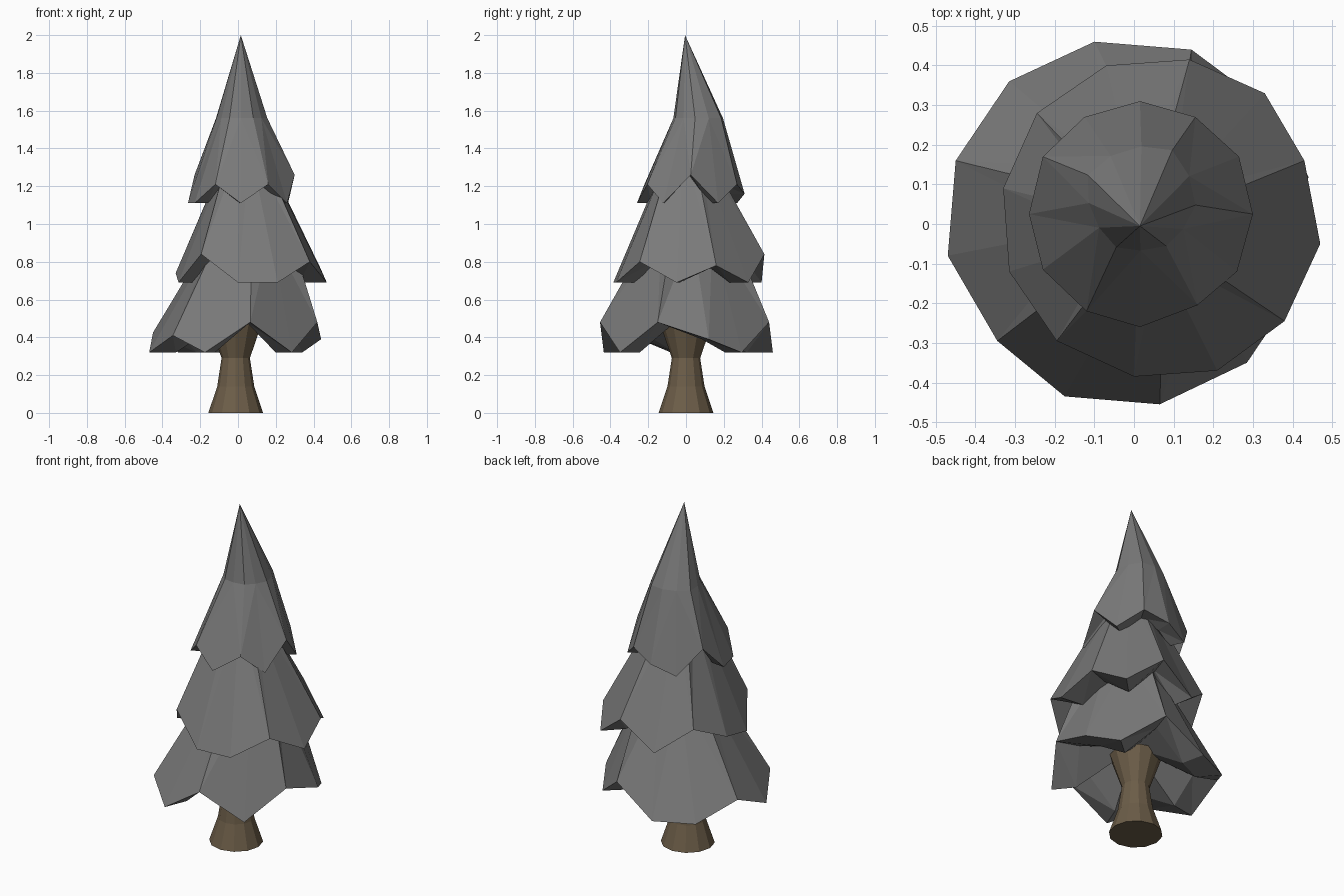
import bpy, bmesh
from math import cos, sin, pi, atan2
from mathutils import Vector

cube = bpy.data.objects.get("Cube")
if cube:
    bpy.data.objects.remove(cube, do_unlink=True)


def material(name, color):
    m = bpy.data.materials.new(name)
    m.use_nodes = True
    m.diffuse_color = (*color, 1)
    m.node_tree.nodes["Principled BSDF"].inputs["Base Color"].default_value = (*color, 1)
    return m


needles = material("grey needles", (0.195, 0.195, 0.195))
bark = material("brown bark", (0.15, 0.11, 0.065))


def loft(name, rings, mat, top=None, bottom=None):
    """Skin rings from bottom to top; close each end with a point or a flat cap."""
    bm = bmesh.new()
    loops = [[bm.verts.new(p) for p in ring] for ring in rings]
    n = len(loops[0])
    for low, high in zip(loops, loops[1:]):
        for i in range(n):
            j = (i + 1) % n
            bm.faces.new((low[i], low[j], high[j], high[i]))
    for loop, point in ((loops[0], bottom), (loops[-1], top)):
        if point is None:
            bm.faces.new(loop)
        else:
            tip = bm.verts.new(point)
            for i in range(n):
                bm.faces.new((loop[i], loop[(i + 1) % n], tip))
    bmesh.ops.triangulate(bm, faces=[f for f in bm.faces if len(f.verts) == 4],
                          quad_method='SHORT_EDGE')
    bmesh.ops.recalc_face_normals(bm, faces=bm.faces)
    mesh = bpy.data.meshes.new(name)
    bm.to_mesh(mesh)
    bm.free()
    mesh.materials.append(mat)
    ob = bpy.data.objects.new(name, mesh)
    bpy.context.collection.objects.link(ob)
    return ob


def tier(name, rim, ridges, center, radius, z_top, tip, hollow, flat=1.0):
    """A skirt of flat panels meeting at ridges, with a zigzag rim and level lip."""
    n = len(rim)
    lip = [(x * 0.7, y * 0.7, z) for x, y, z in rim]
    crown = []
    for x, y, _ in rim:
        a = atan2(y - center[1], x - center[0])
        crown.append(Vector((center[0] + radius * cos(a),
                             center[1] + radius * sin(a), z_top)))
    # between two ridges the crown runs straight, so each panel is nearly flat
    for a, b in zip(ridges, ridges[1:] + [ridges[0] + n]):
        for i in range(a + 1, b):
            chord = crown[a].lerp(crown[b % n], (i - a) / (b - a))
            crown[i % n] = crown[i % n].lerp(chord, flat)
    return loft(name, [lip, rim, crown], needles, top=tip, bottom=(0, 0, hollow))


# Three overlapping skirts of foliage, rims listed clockwise from the back
tier("lower_branches",
     [(-.10, .46, .32), (.145, .44, .48), (.34, .295, .32), (.44, .12, .39),
      (.42, -.15, .48), (.285, -.35, .32), (.065, -.455, .48), (-.175, -.435, .32),
      (-.345, -.295, .41), (-.47, -.08, .32), (-.45, .16, .425), (-.315, .36, .32)],
     [1, 4, 6, 8, 10], (.08, .03), .22, .95, (.07, .03, 1.05), .53)
tier("middle_branches",
     [(-.07, .40, .69), (.14, .415, .84), (.33, .33, .69), (.43, .16, .78),
      (.47, -.05, .69), (.38, -.245, .80), (.21, -.37, .69), (0, -.385, .69),
      (-.195, -.295, .84), (-.315, -.12, .69), (-.33, .09, .74), (-.245, .28, .83)],
     [1, 3, 5, 8, 11], (.025, -.005), .112, 1.4, (.02, .02, 1.5), .88)
tier("upper_branches",
     [(.015, .31, 1.16), (.155, .27, 1.21), (.265, .17, 1.11), (.30, .025, 1.26),
      (.26, -.12, 1.11), (.16, -.205, 1.21), (.015, -.26, 1.11), (-.12, -.22, 1.21),
      (-.23, -.115, 1.11), (-.265, .025, 1.11), (-.23, .17, 1.26), (-.125, .27, 1.11)],
     [1, 3, 5, 7, 10], (.015, .07), .142, 1.56, (.015, -.005, 2.0), 1.27, flat=0.35)

# Waisted trunk with a flared foot and head
SIDES = 12
trunk_rings = [[(-.012 + r * cos(2 * pi * i / SIDES), r * sin(2 * pi * i / SIDES), z)
                for i in range(SIDES)]
               for r, z in ((.145, 0), (.098, .14), (.075, .29), (.14, .48))]
loft("trunk", trunk_rings, bark)
